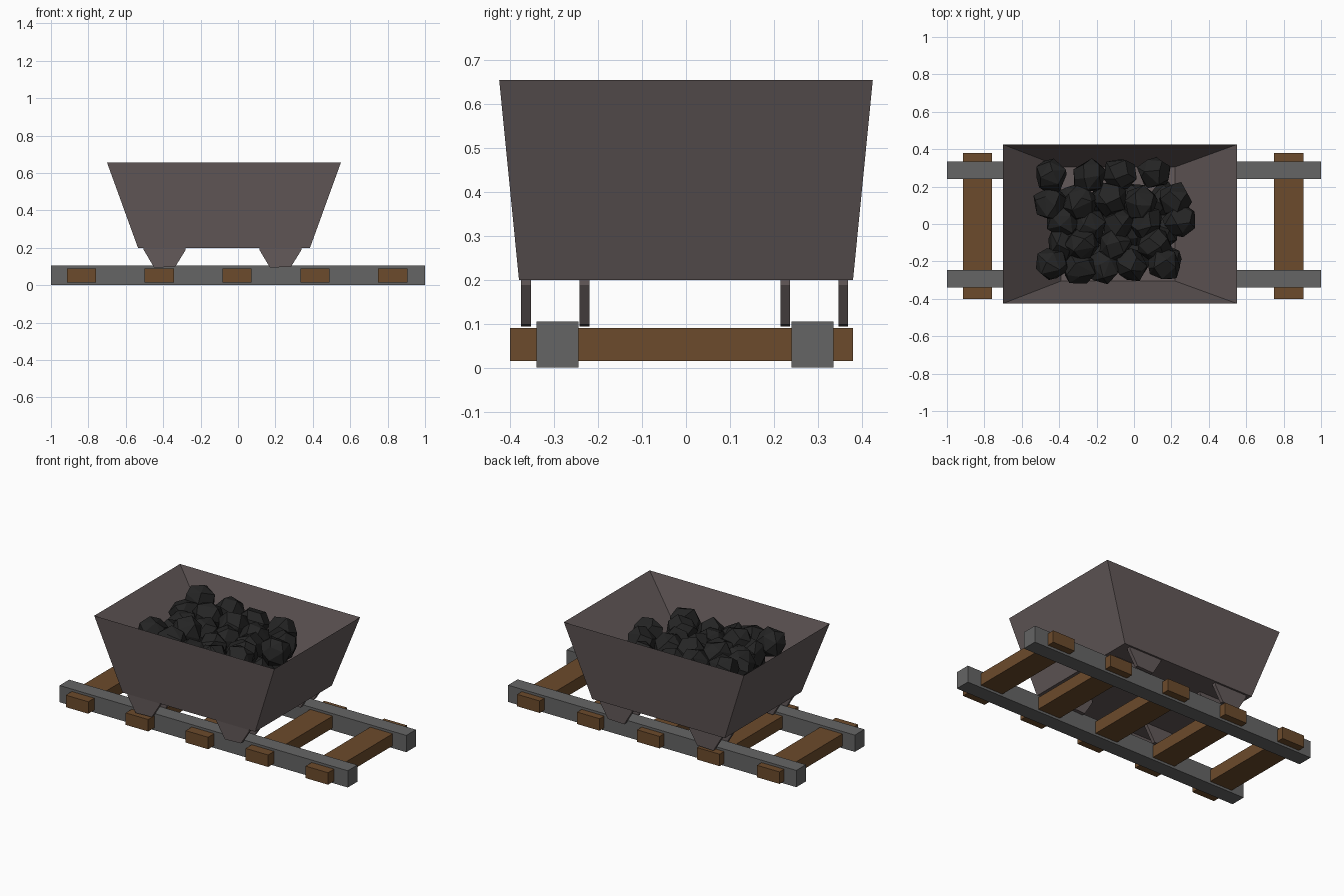
import bpy, bmesh, math, random
from mathutils import Vector, Matrix

if "Cube" in bpy.data.objects:
    bpy.data.objects.remove(bpy.data.objects["Cube"])

random.seed(7)


def material(name, rgb):
    m = bpy.data.materials.new(name)
    m.diffuse_color = (*rgb, 1)
    m.use_nodes = True
    m.node_tree.nodes["Principled BSDF"].inputs["Base Color"].default_value = m.diffuse_color
    return m


RAIL = material("rail_steel", (0.13, 0.13, 0.13))
WOOD = material("tie_wood", (0.15, 0.07, 0.025))
TUB = material("tub_metal", (0.125, 0.10, 0.10))
COAL = material("coal_black", (0.018, 0.018, 0.018))


def finish(name, bm, mat):
    bmesh.ops.recalc_face_normals(bm, faces=bm.faces)
    me = bpy.data.meshes.new(name)
    bm.to_mesh(me)
    bm.free()
    me.materials.append(mat)
    ob = bpy.data.objects.new(name, me)
    bpy.context.collection.objects.link(ob)
    return ob


def box(name, x0, x1, y0, y1, z0, z1, mat):
    bm = bmesh.new()
    bmesh.ops.create_cube(bm, size=1)
    for v in bm.verts:
        v.co = ((x0 + x1) / 2 + v.co.x * (x1 - x0),
                (y0 + y1) / 2 + v.co.y * (y1 - y0),
                (z0 + z1) / 2 + v.co.z * (z1 - z0))
    return finish(name, bm, mat)


# Rails
box("front_rail", -1, 1, -0.34, -0.245, 0, 0.105, RAIL)
box("back_rail", -1, 1, 0.24, 0.335, 0, 0.105, RAIL)

# Wooden ties
for i in range(5):
    x = -0.837 + i * 0.416
    box(f"tie_{i + 1}", x - 0.078, x + 0.078, -0.40, 0.38, 0.015, 0.09, WOOD)

# Tapered tub: outer floor, knife-edge rim, inset inner floor
bm = bmesh.new()


def ring(x0, x1, y, z):
    return [bm.verts.new(p) for p in
            ((x0, -y, z), (x1, -y, z), (x1, y, z), (x0, y, z))]


rings = [ring(-0.535, 0.385, 0.38, 0.2),
         ring(-0.70, 0.55, 0.425, 0.655),
         ring(-0.39, 0.22, 0.305, 0.30)]
for a, b in zip(rings, rings[1:]):
    for i in range(4):
        j = (i + 1) % 4
        bm.faces.new((a[i], a[j], b[j], b[i]))
bm.faces.new(rings[0])
bm.faces.new(rings[2])
finish("tub", bm, TUB)

# Bracket plates gripping each rail from both sides
profile = [(-0.112, 0.205), (-0.112, 0.188), (-0.056, 0.094),
           (0.056, 0.098), (0.112, 0.188), (0.112, 0.205)]
for cx in (-0.392, 0.227):
    for y in (-0.364, -0.231, 0.226, 0.358):
        bm = bmesh.new()
        face = bm.faces.new([bm.verts.new((cx + px, y - 0.011, pz))
                             for px, pz in profile])
        ext = bmesh.ops.extrude_face_region(bm, geom=[face])
        bmesh.ops.translate(bm, vec=(0, 0.022, 0), verts=[
            g for g in ext["geom"] if isinstance(g, bmesh.types.BMVert)])
        finish("bracket", bm, TUB)


# Faceted coal lump: hull of a bumpy sphere of points
def lump(x, y, z, r=0.097):
    bm = bmesh.new()
    spin = Matrix.Rotation(random.uniform(0, 6.28), 3, 'Z')
    for i in range(18):
        h = 1 - (2 * i + 1) / 18
        s, a = math.sqrt(1 - h * h), i * 2.4 + random.uniform(-0.3, 0.3)
        p = Vector((s * math.cos(a), s * math.sin(a), h))
        p = spin @ p * r * random.uniform(0.88, 1.06)
        bm.verts.new(p + Vector((x, y, z)))
    hull = bmesh.ops.convex_hull(bm, input=bm.verts)
    loose = [v for v in bm.verts if not v.link_faces]
    bmesh.ops.delete(bm, geom=loose, context='VERTS')
    bmesh.ops.dissolve_limit(bm, angle_limit=math.radians(12),
                             verts=bm.verts, edges=bm.edges)
    finish("coal_lump", bm, COAL)


# Top layer of coal, row by row: y height and x positions
top = [
    (0.265, [(-0.45, 0.565), (-0.24, 0.54), (-0.08, 0.51), (0.11, 0.50)]),
    (0.12, [(-0.45, 0.53), (-0.29, 0.55), (-0.13, 0.53), (0.04, 0.51), (0.22, 0.50)]),
    (0.01, [(-0.38, 0.51), (-0.24, 0.51), (-0.09, 0.50), (0.07, 0.49), (0.25, 0.52)]),
    (-0.11, [(-0.38, 0.50), (-0.28, 0.545), (-0.10, 0.50), (0.11, 0.51)]),
    (-0.225, [(-0.44, 0.545), (-0.29, 0.52), (-0.16, 0.49), (-0.02, 0.49), (0.16, 0.52)]),
]
for y, row in top:
    for x, z in row:
        lump(x, y + random.uniform(-0.015, 0.015), z)

# Hidden lower layer resting on the floor
for x in (-0.32, -0.16, 0.0, 0.16):
    for y in (-0.19, -0.03, 0.13):
        lump(x, y, 0.39)
